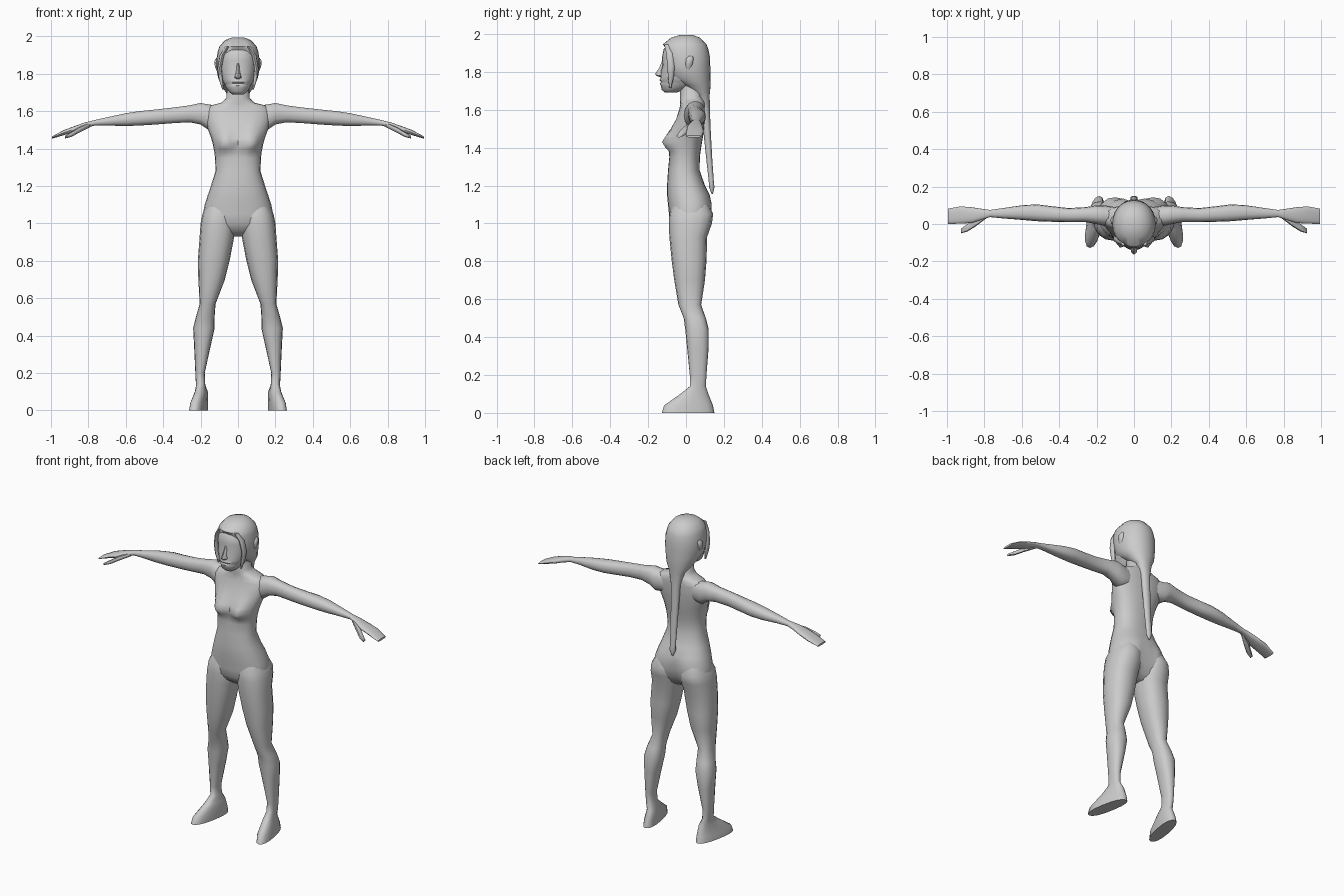
import bpy, bmesh, math
from mathutils import Vector

grey = bpy.data.materials.new("plain grey")
grey.diffuse_color = (0.6, 0.6, 0.6, 1)


def oval(a0, a1, b0, b1, n=16, p=0.85):
    """Rounded cross-section between a0..a1 and b0..b1."""
    pts = []
    for i in range(n):
        t = 2 * math.pi * i / n
        c, s = math.cos(t), math.sin(t)
        pts.append(((a0 + a1) / 2 + (a1 - a0) / 2 * math.copysign(abs(c) ** p, c),
                    (b0 + b1) / 2 + (b1 - b0) / 2 * math.copysign(abs(s) ** p, s)))
    return pts


def loft(name, rings, mirror=False):
    """Skin a list of equal rings and close both ends."""
    bm = bmesh.new()
    loops = [[bm.verts.new(Vector(p)) for p in r] for r in rings]
    n = len(loops[0])
    for a, b in zip(loops, loops[1:]):
        for i in range(n):
            j = (i + 1) % n
            bm.faces.new((a[i], a[j], b[j], b[i]))
    bm.faces.new(loops[0])
    bm.faces.new(loops[-1])
    bmesh.ops.recalc_face_normals(bm, faces=bm.faces)
    me = bpy.data.meshes.new(name)
    bm.to_mesh(me)
    bm.free()
    me.materials.append(grey)
    ob = bpy.data.objects.new(name, me)
    bpy.context.collection.objects.link(ob)
    if mirror:
        ob.modifiers.new("mirror", 'MIRROR').use_mirror_merge = False
    return ob


def upright(rows, n=16, p=0.85):
    """Rings stacked in z from rows of z, x0, x1, y0, y1."""
    return [[(x, y, z) for x, y in oval(x0, x1, y0, y1, n, p)] for z, x0, x1, y0, y1 in rows]


def centred(rows, n=24, p=0.85):
    """Upright rings symmetric in x from rows of z, half width, y0, y1."""
    return upright([(z, -w, w, a, b) for z, w, a, b in rows], n, p)


# Torso and neck, with the bust and seat pushed out of the plain rings
def shape_torso(co):
    x, y, z = co
    if y < 0 and 1.3 < z < 1.6:
        drop = 0.035 if z < 1.425 else 0.07
        y -= 0.055 * math.exp(-((abs(x) - 0.07) / 0.045) ** 2 - ((z - 1.425) / drop) ** 2)
    if y > 0.05 and z < 1.14:
        y -= 0.025 * math.exp(-(x / 0.03) ** 2)
    return x, y, z


torso = centred([
    (.93, .05, -.02, .07), (.96, .12, -.06, .10), (1.0, .185, -.085, .125),
    (1.05, .188, -.09, .138), (1.1, .178, -.095, .14), (1.15, .162, -.1, .125),
    (1.2, .145, -.1, .1), (1.28, .12, -.095, .072), (1.35, .123, -.088, .073),
    (1.38, .126, -.086, .077), (1.40, .13, -.085, .08), (1.43, .136, -.082, .085),
    (1.46, .145, -.077, .09), (1.5, .16, -.068, .095), (1.55, .172, -.052, .1),
    (1.6, .175, -.036, .1), (1.63, .15, -.03, .1), (1.645, .09, -.032, .098),
    (1.67, .062, -.032, .085), (1.76, .058, -.03, .085)])
loft("torso", [[shape_torso(c) for c in r] for r in torso])

# Legs running down into feet whose toes turn outward
leg = upright([
    (1.12, .04, .155, -.06, .11), (1.05, .015, .19, -.088, .143), (1.0, .012, .2, -.09, .137),
    (.93, .02, .205, -.088, .112), (.8, .045, .215, -.075, .108), (.7, .07, .212, -.062, .1),
    (.57, .12, .205, -.04, .08), (.5, .125, .225, -.012, .105), (.44, .125, .24, -.004, .12),
    (.35, .145, .235, .005, .12), (.2, .178, .228, .02, .108), (.14, .175, .225, .02, .105),
    (.1, .173, .235, -.03, .118), (.04, .17, .25, -.115, .142), (0, .17, .255, -.128, .15)])
loft("legs", [[(x - (0.18 * y if z < .14 else 0), y, z) for x, y, z in r] for r in leg], True)


# Arms tapering into flat hands, with separate thumbs
def sideways(rows, n=14):
    return [[(x, y, z) for y, z in oval(y0, y1, z0, z1, n)] for x, y0, y1, z0, z1 in rows]


loft("arms", sideways([
    (.10, .005, .09, 1.51, 1.63), (.16, -.01, .1, 1.5, 1.638), (.2, .0, .1, 1.528, 1.645),
    (.26, .01, .09, 1.54, 1.632), (.35, .01, .085, 1.535, 1.62), (.44, .012, .095, 1.528, 1.61),
    (.52, .015, .105, 1.523, 1.602), (.6, .022, .1, 1.52, 1.59), (.7, .03, .085, 1.523, 1.568),
    (.77, .037, .075, 1.522, 1.552), (.82, .02, .082, 1.508, 1.54),
    (.87, .005, .09, 1.49, 1.522), (.93, .002, .094, 1.472, 1.5), (.995, 0, .082, 1.453, 1.465)]), True)
loft("thumbs", sideways([
    (.79, .03, .055, 1.515, 1.54), (.85, -.015, .03, 1.485, 1.515),
    (.89, -.04, .0, 1.463, 1.49), (.925, -.05, -.025, 1.454, 1.468)], 8), True)

# Head with the face profile
loft("head", centred([
    (1.69, .03, -.11, -.05), (1.705, .05, -.128, -.01), (1.725, .064, -.132, .03),
    (1.738, .07, -.138, .05), (1.747, .075, -.132, .06), (1.755, .08, -.14, .07),
    (1.77, .086, -.134, .08), (1.8, .094, -.135, .09), (1.835, .1, -.124, .1),
    (1.87, .102, -.128, .1), (1.92, .095, -.118, .09), (1.965, .06, -.08, .06)], p=0.9))
loft("nose", centred([
    (1.772, .01, -.138, -.1), (1.78, .02, -.158, -.1), (1.79, .016, -.163, -.1),
    (1.82, .01, -.142, -.1), (1.855, .007, -.128, -.1)], 8))

# Hair cap cut back around the face, gathering into a long tail
hair = centred([
    (1.995, .03, -.03, .035), (1.98, .07, -.08, .075), (1.945, .1, -.122, .108),
    (1.92, .108, -.13, .118), (1.88, .115, -.13, .126), (1.83, .116, -.12, .128),
    (1.78, .107, -.11, .13), (1.73, .085, -.02, .13), (1.68, .05, .055, .125),
    (1.6, .03, .08, .126), (1.5, .026, .09, .13), (1.35, .022, .106, .138),
    (1.22, .018, .12, .147), (1.19, .02, .122, .15), (1.155, .004, .135, .142)], p=0.95)


def cut_fringe(co):
    x, y, z = co
    limit = -0.13 if z > 1.935 else (-0.105 if z > 1.9 else -0.08)
    return x, max(y, limit), z


loft("hair", [[cut_fringe(c) for c in r] for r in hair])

# Loose locks framing the face, and ears
loft("side_locks", upright([
    (1.945, .045, .07, -.115, -.08), (1.9, .072, .098, -.105, -.065), (1.83, .088, .11, -.098, -.06),
    (1.77, .082, .102, -.095, -.065), (1.715, .076, .084, -.088, -.078)], 8), True)
loft("ears", upright([
    (1.81, .1, .112, .0, .02), (1.84, .1, .124, -.005, .035), (1.87, .1, .126, .0, .04),
    (1.885, .1, .115, .015, .035)], 8), True)

# Smooth shading
for ob in bpy.context.scene.objects:
    ob.select_set(True)
    bpy.context.view_layer.objects.active = ob
bpy.ops.object.shade_smooth_by_angle(angle=math.radians(55))
